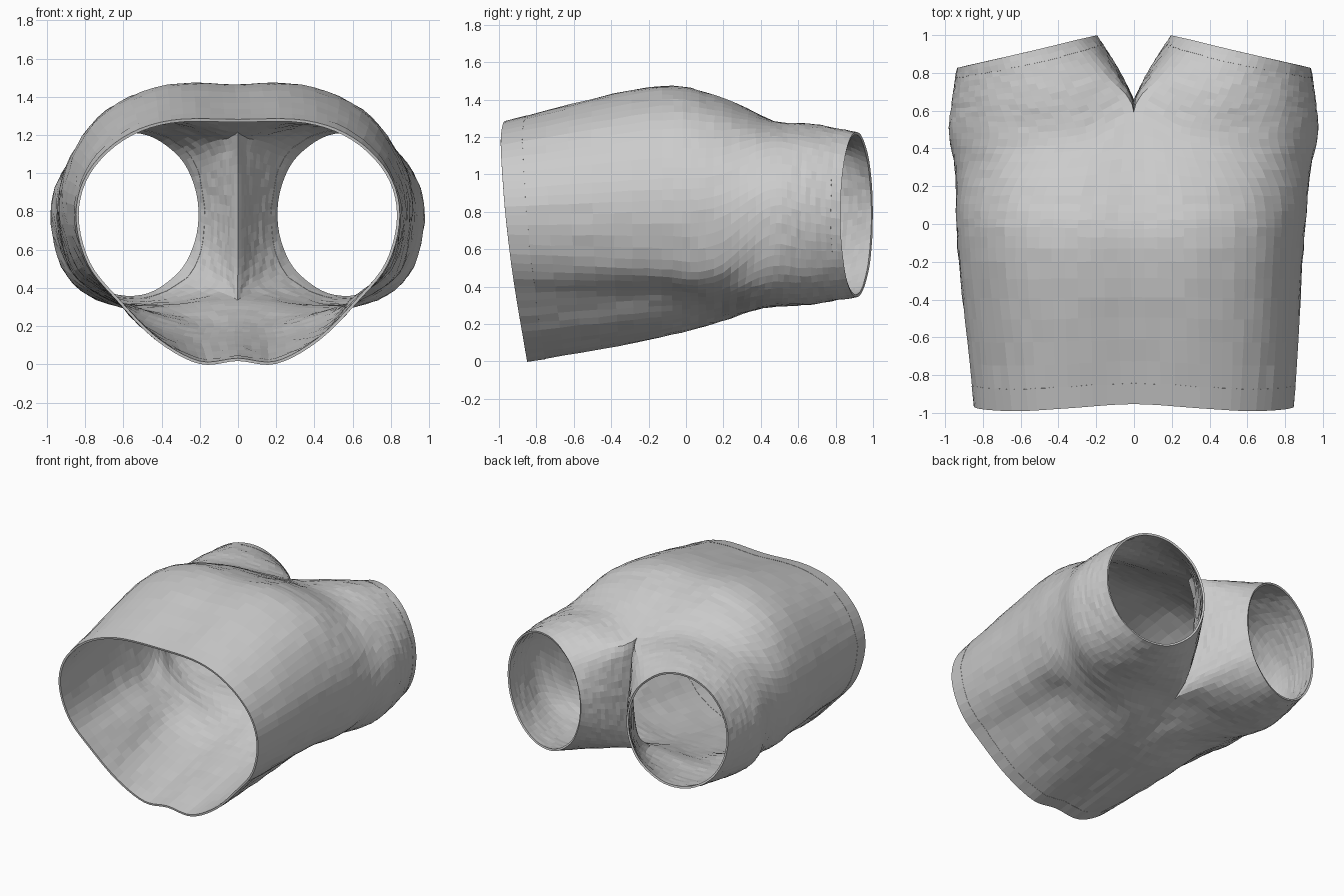
import bpy, bmesh, math, random
from mathutils import Vector as V

if "Cube" in bpy.data.objects:
    bpy.data.objects.remove(bpy.data.objects["Cube"])

random.seed(4)
K = 5        # subdivisions around, per control span
L = 7        # subdivisions along, per control span


def cr(a, b, c, d, t):
    return 0.5 * (2 * b + (c - a) * t + (2 * a - 5 * b + 4 * c - d) * t * t
                  + (3 * b - a - 3 * c + d) * t ** 3)


def spline(p, n, closed=False, mirrored=False):
    """Smooth curve through the points; mirrored ends are reflected sideways."""
    flip = lambda q, e: V((2 * e.x - q.x, q.y, q.z))
    if closed:
        ext = [p[-1]] + p + p[:2]
    elif mirrored:
        ext = [flip(p[1], p[0])] + p + [flip(p[-2], p[-1])]
    else:
        ext = [2 * p[0] - p[1]] + p + [2 * p[-1] - p[-2]]
    out = [cr(*ext[i:i + 4], s / n) for i in range(len(ext) - 3) for s in range(n)]
    return out if closed else out + [ext[-2].copy()]


# Half cross-sections of the body, top centre round the side to bottom centre (x, z)
waist = [(0, 1.275), (.35, 1.27), (.6, 1.18), (.78, 1.0), (.84, .78), (.78, .53),
         (.62, .33), (.42, .13), (.2, .01), (0, .025)]
hips = [(0, 1.45), (.35, 1.45), (.66, 1.32), (.84, 1.08), (.905, .8), (.82, .5),
        (.64, .36), (.48, .21), (.22, .125), (0, .13)]
seat = [(0, 1.41), (.33, 1.41), (.64, 1.31), (.85, 1.09), (.925, .82), (.86, .5),
        (.68, .355), (.46, .27), (.2, .21), (0, .22)]
fork = [(0, 1.22), (.25, 1.275), (.5, 1.265), (.76, 1.17), (.93, .96), (.965, .73),
        (.88, .46), (.67, .32), (.36, .29), (0, .33)]
fork_y = [.59, .48, .45, .45, .45, .45, .43, .41, .41, .44]

waist3 = [V((x, -.85 - .14 * math.sin(min(1, z / 1.28) * math.pi / 2)
             + .03 * max(0, 1 - x / .6) * z, z)) for x, z in waist]
hips3 = [V((x, -.2, z)) for x, z in hips]
seat3 = [V((x, .15, z)) for x, z in seat]
fork3 = [V((x, y, z)) for (x, z), y in zip(fork, fork_y)]
crotch3 = [V((0, y, z)) for y, z in [(.58, .46), (.64, .7), (.65, 1.0)]]

# Leg opening: tilted ellipse, points matched to the fork ring
angles = [135, 105, 75, 45, 15, -15, -45, -75, -105, -135, -158, -180, -202]
cuff = [V((.565 + .365 * math.cos(a), .91 - .085 * math.cos(a), .785 + .435 * math.sin(a)))
        for a in map(math.radians, angles)]
joint = fork3 + crotch3
thigh = [p.lerp(q, .5) + V((.012 * math.cos(math.radians(a)), 0, .012 * math.sin(math.radians(a))))
         for p, q, a in zip(joint, cuff, angles)]

# Lengthwise curves, then rings around
arc_cols = [spline(list(c), L) for c in zip(waist3, hips3, seat3, fork3, thigh, cuff)]
in_cols = [spline(list(c), L) for c in zip(crotch3, thigh[10:], cuff[10:])]
for c in (arc_cols[0], arc_cols[-1]):      # keep the body centre line on x = 0
    for p in c[:3 * L + 1]:
        p.x = 0
body_rows = [spline([c[i] for c in arc_cols], K, mirrored=True) for i in range(3 * L + 1)]
leg_rows = []
for i in range(2 * L + 1):
    arc = [c[3 * L + i] for c in arc_cols]
    ins = [c[i] for c in in_cols]
    split = spline(arc, K, mirrored=True) + spline([arc[-1]] + ins + [arc[0]], K)[1:-1]
    w = min(1, i / L)                      # creased at the fork, round further down
    ring = [a.lerp(b, w) for a, b in zip(split, spline(arc + ins, K, closed=True))]
    if i:
        for p in ring:
            p.x = max(p.x, .003)
    leg_rows.append(ring)

# Slight cloth irregularity
for r in body_rows[1:-1] + leg_rows[1:-1]:
    for p in r:
        if p.x > .02:
            p += V([random.uniform(-.003, .003) for _ in range(3)])


def build(name, grids, thickness):
    """Skin (rows, closed) grids on both sides and give the cloth thickness."""
    bm = bmesh.new()
    for side in (1, -1):
        for rows, closed in grids:
            vs = [[bm.verts.new((p.x * side, p.y, p.z)) for p in r] for r in rows]
            n = len(rows[0])
            for a, b in zip(vs, vs[1:]):
                for j in range(n if closed else n - 1):
                    k = (j + 1) % n
                    f = (a[j], b[j], b[k], a[k])
                    bm.faces.new(f if side > 0 else f[::-1])
    bmesh.ops.remove_doubles(bm, verts=bm.verts, dist=1e-4)
    # the cloth hangs slightly to one side at the hips
    for v in bm.verts:
        v.co.x -= .018 * math.exp(-((v.co.y + .15) / .45) ** 2)
    me = bpy.data.meshes.new(name)
    bm.to_mesh(me)
    bm.free()
    ob = bpy.data.objects.new(name, me)
    bpy.context.collection.objects.link(ob)
    s = ob.modifiers.new("cloth", 'SOLIDIFY')
    s.thickness = thickness
    s.offset = 0
    return ob


# Main garment and its folded hems
build("shorts_body", [(body_rows, False), (leg_rows, True)], .012)
build("waist_hem", [(body_rows[:2], False)], .015)
build("leg_hems", [(leg_rows[-3:], True)], .015)
